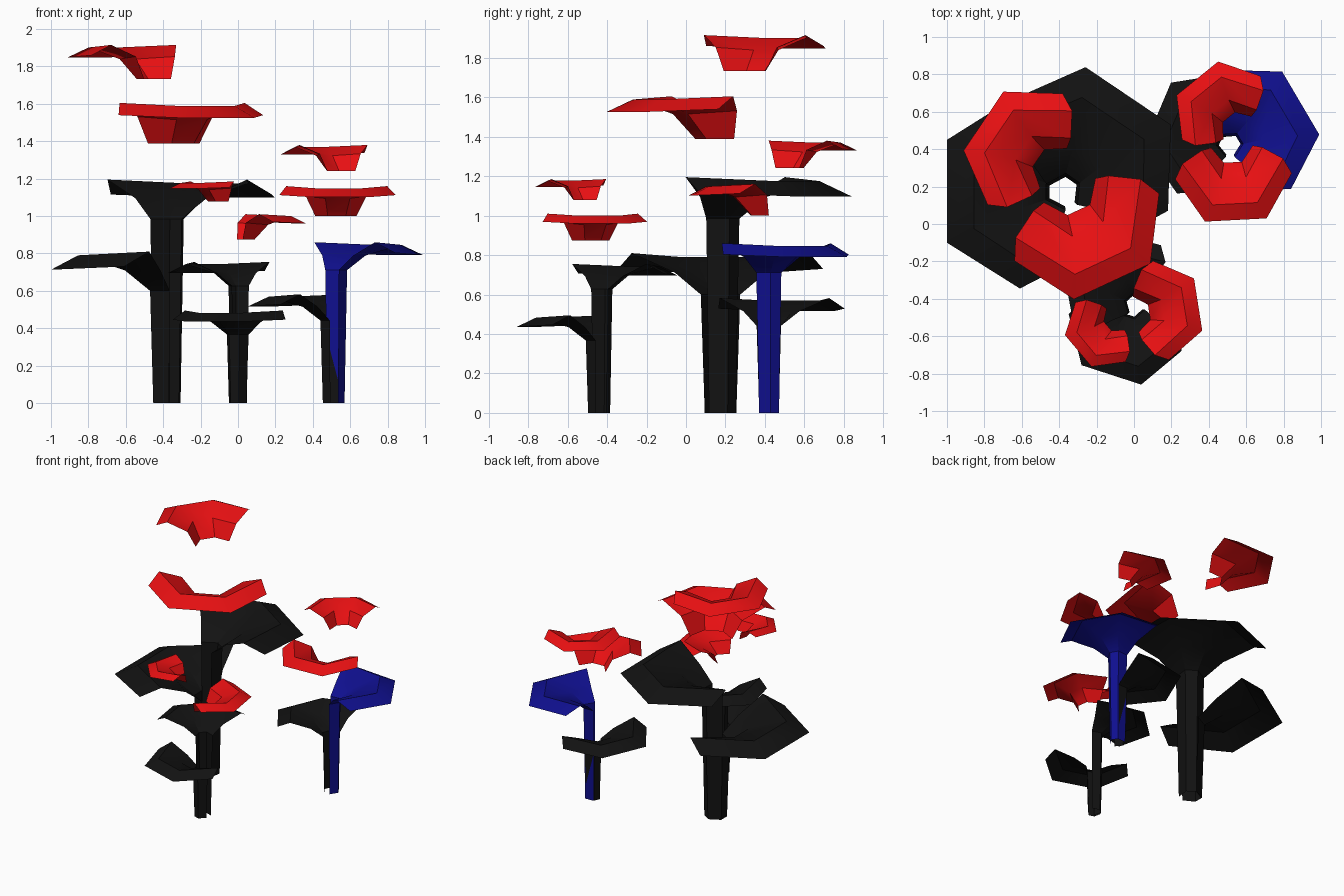
import bpy, bmesh, math

if "Cube" in bpy.data.objects:
    bpy.data.objects.remove(bpy.data.objects["Cube"])


def material(name, rgb):
    m = bpy.data.materials.new(name)
    m.diffuse_color = (*rgb, 1)
    m.use_nodes = True
    m.node_tree.nodes["Principled BSDF"].inputs["Base Color"].default_value = m.diffuse_color
    return m


BLACK = material("black", (0.006, 0.006, 0.006))
BLUE = material("deep blue", (0.005, 0.005, 0.28))
RED = material("bright red", (0.8, 0.005, 0.006))

# Half cross-sections of a canopy, as (outward, sideways, height below crest):
# one end point and one middle point per ring, mirrored sideways.
RIM = ((0.225, 0.52, -0.08), (0.615, 0.275, -0.097))
CREST = ((0.09, 0.45, 0.0), (0.47, 0.20, -0.02))
NECK = ((0.03, 0.23, -0.10), (0.22, 0.09, -0.10))
STEM_TOP = ((-0.02, 0.10, -0.21), (0.085, 0.045, -0.21))
PETAL_NECK = ((-0.02, 0.27, -0.09), (0.24, 0.11, -0.11))
PETAL_BASE = ((-0.04, 0.185, -0.265), (0.10, 0.08, -0.265))


def loft(name, rings, center, angle, mat):
    """Skin rings of four points, turned to face the given angle."""
    c, s = math.cos(math.radians(angle)), math.sin(math.radians(angle))
    bm = bmesh.new()
    rows = []
    for (end, mid) in rings:
        pts = [(end[0], -end[1], end[2]), (mid[0], -mid[1], mid[2]), mid, end]
        rows.append([bm.verts.new((center[0] + u * c - v * s,
                                   center[1] + u * s + v * c, z))
                     for u, v, z in pts])
    for low, high in zip(rows, rows[1:]):
        for i in range(3):
            bm.faces.new((low[i], high[i], high[i + 1], low[i + 1]))
    # upper side of the canopy faces up
    mesh = bpy.data.meshes.new(name)
    bm.to_mesh(mesh)
    bm.free()
    mesh.materials.append(mat)
    ob = bpy.data.objects.new(name, mesh)
    bpy.context.collection.objects.link(ob)
    bpy.ops.object.select_all(action='DESELECT')
    ob.select_set(True)
    bpy.context.view_layer.objects.active = ob
    bpy.ops.object.shade_smooth_by_angle(angle=math.radians(35))
    # face normals consistently upwards
    if sum(p.normal.z * p.area for p in mesh.polygons) < 0:
        mesh.flip_normals()
    return ob


def scaled(ring, size, top):
    return [(u * size, v * size, top + z * size) for u, v, z in ring]


def half_tree(name, center, angle, size, top, mat):
    """Half-shell stem that flares into a drooping canopy."""
    foot = [(u * 0.8 * size, v * 0.8 * size, 0.0) for u, v, z in STEM_TOP]
    rings = [foot] + [scaled(r, size, top) for r in (STEM_TOP, NECK, CREST, RIM)]
    loft(name, rings, center, angle, mat)


def petal(name, center, angle, size, top):
    """Floating canopy without a stem."""
    rings = [scaled(r, size, top) for r in (PETAL_BASE, PETAL_NECK, CREST, RIM)]
    loft(name, rings, center, angle, RED)


# Stems with canopies: centre, facing angle, size, crest height
half_tree("large_tree_high", (-0.375, 0.175), 56, 1.0, 1.195, BLACK)
half_tree("large_tree_low", (-0.385, 0.175), 180, 1.0, 0.81, BLACK)
half_tree("small_tree_high", (0.005, -0.43), 133, 0.61, 0.755, BLACK)
half_tree("small_tree_low", (-0.005, -0.45), -108, 0.61, 0.495, BLACK)
half_tree("right_tree_low", (0.505, 0.425), 157, 0.67, 0.582, BLACK)
half_tree("right_tree_high", (0.515, 0.425), 30.5, 0.71, 0.86, BLUE)

# Floating petals above each tree
petal("large_petal_high", (-0.453, 0.313), 146, 0.69, 1.915)
petal("large_petal_low", (-0.33, 0.15), -65, 0.82, 1.605)
petal("right_petal_high", (0.54, 0.53), 129, 0.52, 1.38)
petal("right_petal_low", (0.525, 0.39), -87, 0.60, 1.16)
petal("small_petal_high", (-0.11, -0.52), 220, 0.40, 1.185)
petal("small_petal_low", (0.03, -0.48), 9, 0.515, 1.01)
